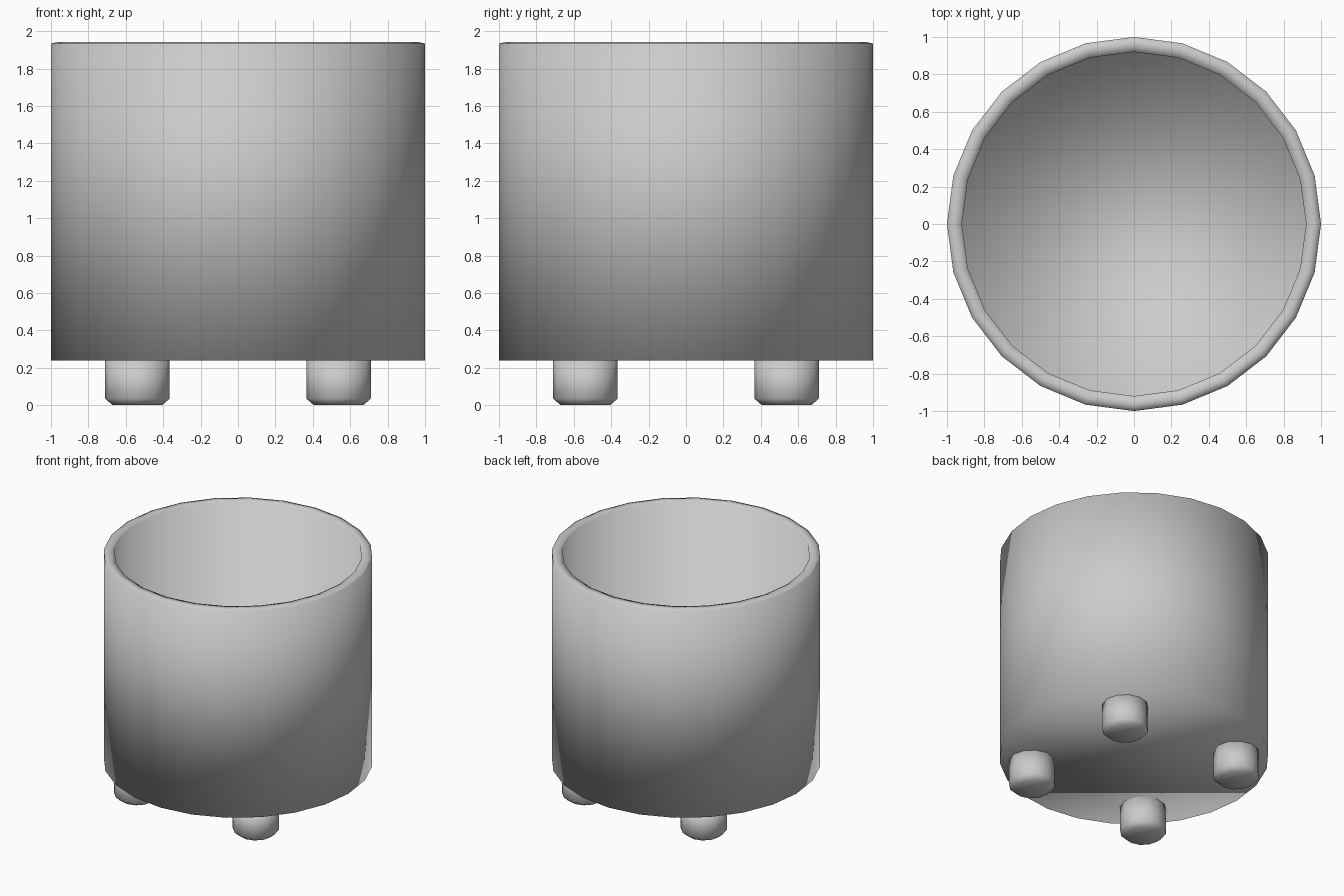
import bpy, bmesh, math
from math import cos, sin, pi

if "Cube" in bpy.data.objects:
    bpy.data.objects.remove(bpy.data.objects["Cube"])


def lathe(name, profile, sides, loc=(0, 0, 0)):
    """Revolve an (r, z) profile and cap both ends with flat polygons."""
    bm = bmesh.new()
    rings = [[bm.verts.new((r * cos(2 * pi * i / sides), r * sin(2 * pi * i / sides), z))
              for i in range(sides)] for r, z in profile]
    for a, b in zip(rings, rings[1:]):
        for i in range(sides):
            j = (i + 1) % sides
            bm.faces.new((a[i], a[j], b[j], b[i]))
    bm.faces.new(rings[0][::-1])
    bm.faces.new(rings[-1])
    bmesh.ops.recalc_face_normals(bm, faces=bm.faces)
    for f in bm.faces:
        f.smooth = True
    mesh = bpy.data.meshes.new(name)
    bm.to_mesh(mesh)
    bm.free()
    obj = bpy.data.objects.new(name, mesh)
    obj.location = loc
    bpy.context.collection.objects.link(obj)
    return obj


# Hollow pot: outer wall, thin softened rim, inner wall down to the floor
lathe("pot", [(1, 0.24), (1, 1.933), (0.965, 1.942), (0.92, 1.935), (0.92, 0.32)], 24)

# Four stubby feet with chamfered bottoms
for sx, side in ((-1, "left"), (1, "right")):
    for sy, end in ((-1, "front"), (1, "back")):
        lathe(f"{end}_{side}_foot", [(0.132, 0), (0.172, 0.035), (0.172, 0.24)], 12,
              (0.538 * sx, 0.538 * sy, 0))
